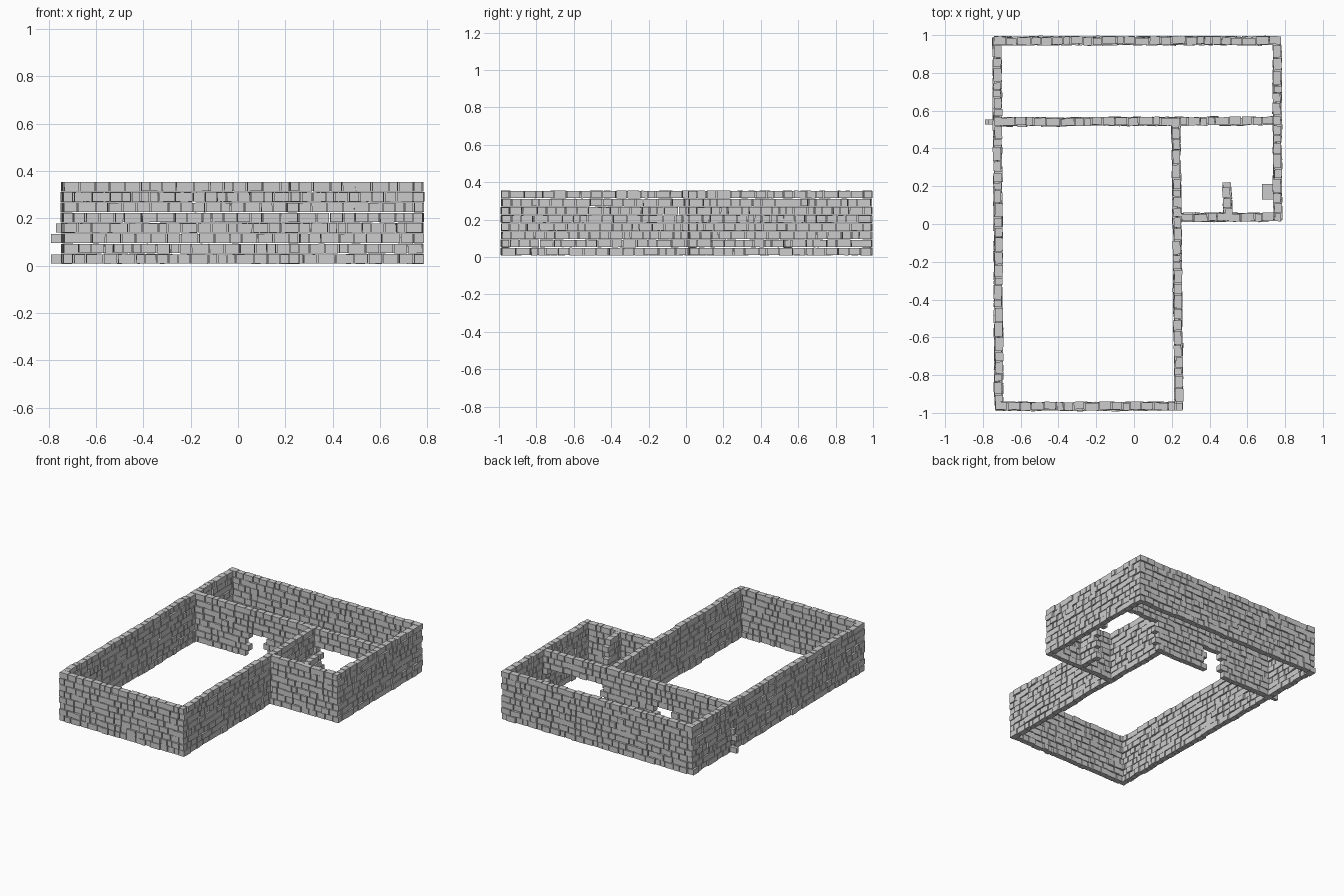
import bpy, bmesh, random
from math import atan2
from mathutils import Matrix, Vector

if "Cube" in bpy.data.objects:
    bpy.data.objects.remove(bpy.data.objects["Cube"])

random.seed(7)
ROWS, PITCH, Z0 = 8, 0.0436, 0.029
THICK, HEIGHT, GAP = 0.040, 0.041, 0.005


def brick(bm, x, y, z, size, angle=0.0, tilt=0.0):
    m = (Matrix.Translation((x, y, z)) @ Matrix.Rotation(angle, 4, 'Z')
         @ Matrix.Rotation(tilt, 4, 'Y') @ Matrix.Diagonal((*size, 1)))
    bmesh.ops.create_cube(bm, size=1, matrix=m)


def finish(bm, name):
    me = bpy.data.meshes.new(name)
    bm.to_mesh(me)
    bm.free()
    ob = bpy.data.objects.new(name, me)
    bpy.context.collection.objects.link(ob)


def lay(bm, a, d, angle, s0, s1, z):
    # one run of uneven bricks filling s0..s1 along the wall direction
    normal = Vector((-d.y, d.x))
    lengths, total = [], 0
    while total < s1 - s0:
        n = random.choice((0.040, 0.052, 0.060, 0.068, 0.078))
        lengths.append(n)
        total += n
    k = (s1 - s0) / total
    s = s0
    for n in lengths:
        n *= k
        p = a + d * (s + n / 2) + normal * random.uniform(-0.005, 0.005)
        size = (n - GAP, THICK + random.uniform(-0.003, 0.004), HEIGHT - random.uniform(0, 0.003))
        brick(bm, p.x, p.y, z, size, angle + random.uniform(-0.05, 0.05),
              random.uniform(-0.012, 0.012))
        s += n


def wall(name, a, b, parity, openings=(), ends=(1, 1), ragged=0):
    # openings: (start, end, rows) as distances from a
    a, b = Vector(a), Vector(b)
    d = (b - a).normalized()
    length = (b - a).length
    angle = atan2(d.y, d.x)
    bm = bmesh.new()
    for r in range(ROWS):
        # alternate courses interlock at the corners
        e = THICK / 2 if (r + parity) % 2 else -THICK / 2 - 0.002
        start = -e * ends[0]
        stop = length + e * ends[1] - (ragged if r % 2 else 0)
        z = Z0 + r * PITCH
        shift = 0.018 if r % 2 else -0.012
        for o0, o1, rows in openings:
            if r < rows:
                lay(bm, a, d, angle, start, o0 + shift, z)
                start = o1 + shift
        if stop - start > 0.02:
            lay(bm, a, d, angle, start, stop, z)
    return bm


def build(name, *args, **kw):
    finish(wall(name, *args, **kw), name)


# outer walls
build("back_wall", (-0.725, 0.97), (0.76, 0.97), 0)
build("left_wall", (-0.716, -0.965), (-0.725, 0.97), 1)
build("front_wall", (-0.716, -0.965), (0.238, -0.965), 0)
build("right_wall", (0.761, 0.037), (0.757, 0.97), 1)
build("short_front_wall", (0.23, 0.035), (0.761, 0.037), 0, ends=(-1, 1))

# inner walls
build("inner_long_wall", (0.238, -0.965), (0.222, 0.543), 1, ends=(1, -1))
build("stub_wall", (0.498, 0.037), (0.490, 0.222), 1, ends=(-1, 0), ragged=0.025)

# cross wall with a doorway and a wide opening under a lintel
bm = wall("cross_wall", (-0.725, 0.540), (0.757, 0.546), 0,
          openings=((0.43, 0.57, 4), (1.0, 1.44, 5)), ends=(-1, -1))
# bricks poking out through the left wall
for row, x in ((0, -0.762), (2, -0.762), (3, -0.742)):
    brick(bm, x, 0.540, Z0 + row * PITCH, (0.055, 0.024, 0.038))
finish(bm, "cross_wall")

# single wide block beside the right wall
bm = bmesh.new()
brick(bm, 0.708, 0.172, 0.10, (0.062, 0.082, 0.04))
finish(bm, "loose_block")
